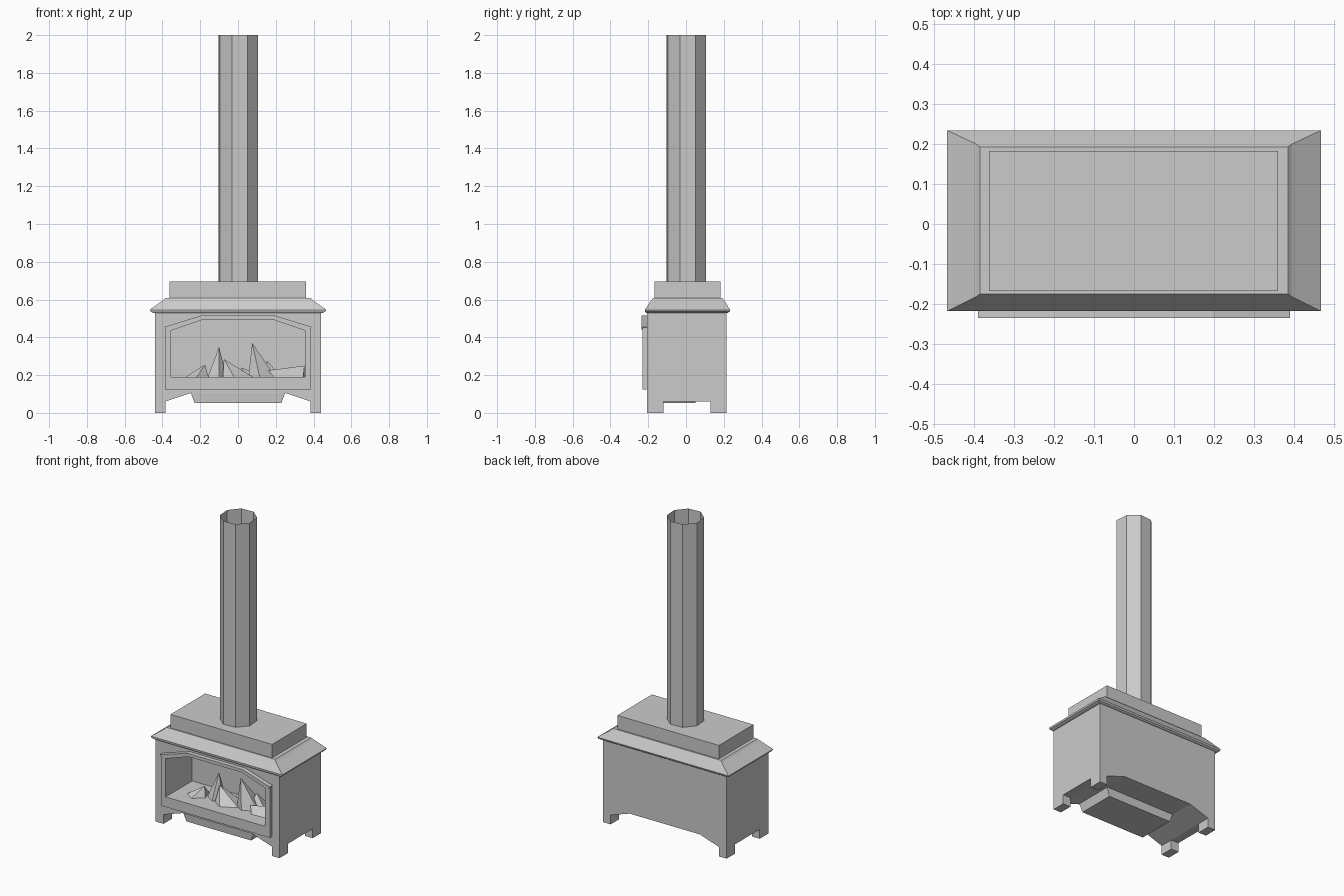
import bpy, bmesh
from math import cos, sin, radians

if "Cube" in bpy.data.objects:
    bpy.data.objects.remove(bpy.data.objects["Cube"])


def finish(name, bm):
    bmesh.ops.recalc_face_normals(bm, faces=bm.faces[:])
    me = bpy.data.meshes.new(name)
    bm.to_mesh(me)
    bm.free()
    ob = bpy.data.objects.new(name, me)
    bpy.context.collection.objects.link(ob)
    return ob


def loft(name, rings, caps=True):
    """Skin a list of equal-length point rings."""
    bm = bmesh.new()
    vs = [[bm.verts.new(p) for p in r] for r in rings]
    n = len(vs[0])
    for a, b in zip(vs, vs[1:]):
        for i in range(n):
            j = (i + 1) % n
            bm.faces.new((a[i], a[j], b[j], b[i]))
    if caps:
        bm.faces.new(vs[0])
        bm.faces.new(vs[-1])
    return finish(name, bm)


def prism_y(name, profile, y0, y1):
    return loft(name, [[(x, y, z) for x, z in profile] for y in (y0, y1)])


def rect(x0, x1, y0, y1, z):
    return [(x0, y0, z), (x1, y0, z), (x1, y1, z), (x0, y1, z)]


def box(name, x0, x1, y0, y1, z0, z1):
    return loft(name, [rect(x0, x1, y0, y1, z) for z in (z0, z1)])


def mirrored(half):
    return half + [(-x, z) for x, z in reversed(half)]


def cut(ob, cutter):
    m = ob.modifiers.new("opening", 'BOOLEAN')
    m.operation = 'DIFFERENCE'
    m.solver = 'EXACT'
    m.object = cutter
    bpy.context.view_layer.objects.active = ob
    bpy.ops.object.modifier_apply(modifier=m.name)


# Stove body with arched underside, and door plate
body = prism_y("stove_body", mirrored([(.25, .105), (.385, .06), (.44, .06), (.44, .535)]), -.207, .215)
door = prism_y("door_frame", mirrored([(.387, .125), (.387, .455), (.195, .51)]), -.229, -.207)

# Firebox opening cut through door and body
cutter = prism_y("firebox_cutter", mirrored([(.354, .19), (.354, .436), (.19, .492)]), -.3, .04)
cutter.hide_render = True
cut(body, cutter)
cut(door, cutter)
bpy.data.objects.remove(cutter)

# Raised lip along the top of the door
prism_y("door_hood", [(-.39, .455), (-.195, .515), (.195, .515), (.39, .455),
                      (.38, .442), (.19, .497), (-.19, .497), (-.38, .442)], -.235, -.207)

# Feet
for sx, side in ((-1, "left"), (1, "right")):
    xs = sorted((sx * .385, sx * .44))
    box(f"front_{side}_foot", *xs, -.207, -.12, 0, .061)
    box(f"back_{side}_foot", *xs, .13, .215, 0, .061)

# Ash pan below the body
loft("ash_pan", [rect(-.23, .23, -.195, .05, .053), rect(-.25, .25, -.2, .055, .106)])

# Sloped top plate
loft("top_plate", [rect(-.45, .45, -.212, .222, .53), rect(-.463, .463, -.217, .231, .536),
                   rect(-.467, .467, -.218, .234, .546), rect(-.395, .395, -.182, .2, .598),
                   rect(-.385, .385, -.175, .193, .608)])

# Raised warming box
box("upper_box", -.362, .36, -.168, .183, .605, .695)

# Open eight-sided flue pipe
angles = [radians(26.5 + 45 * k) for k in range(8)]
loft("flue_pipe", [[(.002 + .11 * cos(a), .002 + .11 * sin(a), z) for a in angles]
                   for z in (.69, 2.0)], caps=False)

# Jagged fuel pieces: x range, y range, peak
shards = [((-.28, -.155), (-.16, -.03), (-.175, -.09, .255)),
          ((-.16, -.06), (-.12, 0), (-.10, -.05, .35)),
          ((-.08, .08), (-.16, -.02), (-.075, -.08, .285)),
          ((.055, .20), (-.13, .02), (.075, -.08, .37)),
          ((.08, .23), (-.10, .03), (.155, -.03, .275)),
          ((-.02, .14), (-.06, .03), (.02, -.01, .24))]
for i, ((x0, x1), (y0, y1), peak) in enumerate(shards):
    bm = bmesh.new()
    base = [(x0, y0 + .04), (x0 + .06, y0), (x1, y0 + .05), (x1 - .03, y1), (x0 + .02, y1 - .02)]
    for p in [(x, y, .189) for x, y in base] + [peak]:
        bm.verts.new(p)
    bmesh.ops.convex_hull(bm, input=bm.verts[:])
    finish(f"fuel_shard_{i + 1}", bm)

# Fallen log at the right
loft("fallen_log", [[(.16, -.10, .225), (.19, -.14, .19), (.20, -.06, .19)],
                    [(.352, -.07, .25), (.345, -.13, .19), (.352, -.01, .19)]])
